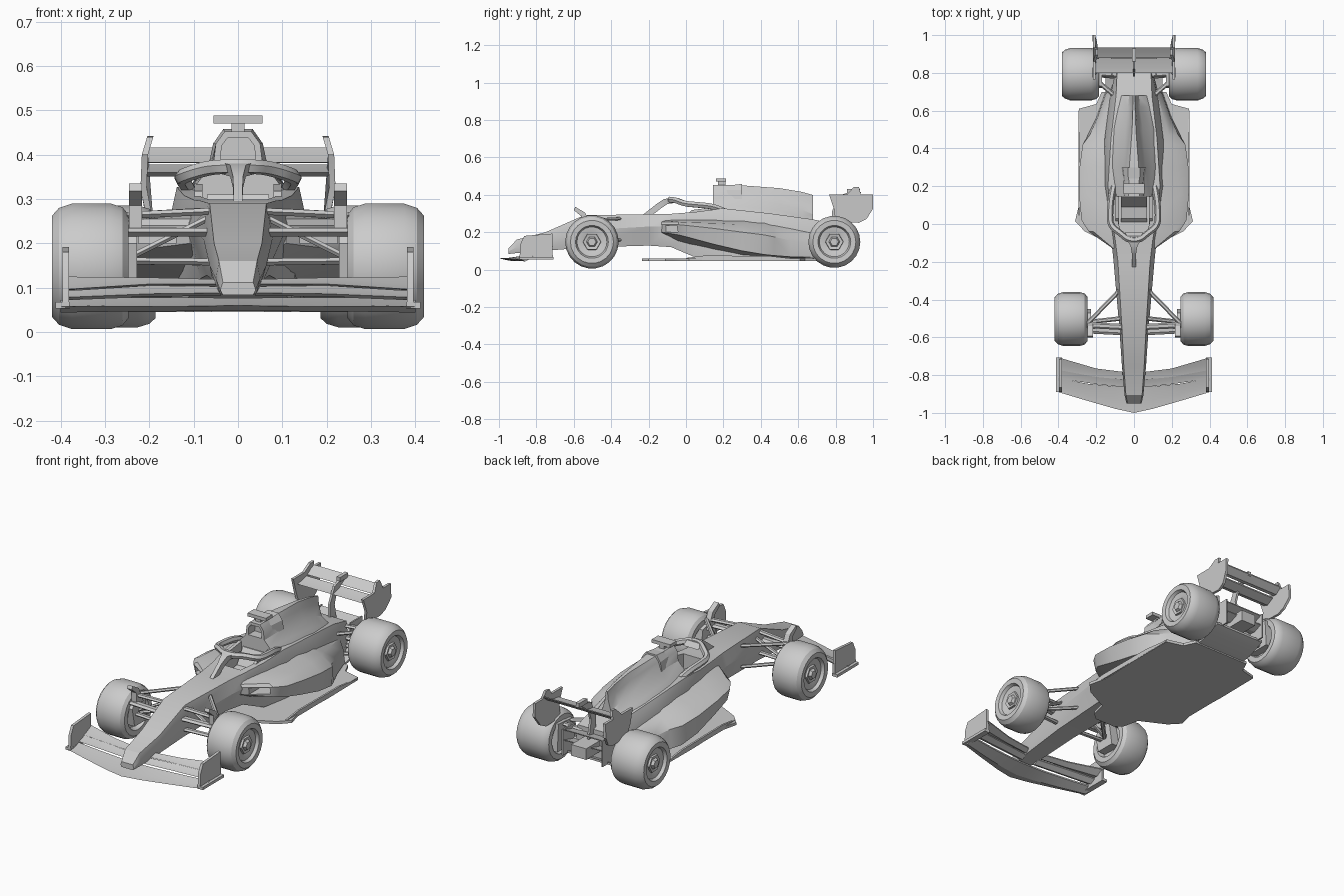
import bpy, bmesh, math
from math import sin, cos, pi


def loft(name, rings, mirror=False):
    """Skin a closed solid through rings with equal point counts."""
    bm = bmesh.new()
    rows = [[bm.verts.new(p) for p in r] for r in rings]
    n = len(rows[0])
    for a, b in zip(rows, rows[1:]):
        for i in range(n):
            bm.faces.new((a[i], a[(i + 1) % n], b[(i + 1) % n], b[i]))
    bm.faces.new(rows[0])
    bm.faces.new(rows[-1])
    bmesh.ops.recalc_face_normals(bm, faces=bm.faces)
    me = bpy.data.meshes.new(name)
    bm.to_mesh(me)
    bm.free()
    ob = bpy.data.objects.new(name, me)
    bpy.context.collection.objects.link(ob)
    if mirror:
        ob.modifiers.new("Mirror", "MIRROR").use_mirror_merge = False
    return ob


def box(name, x, y, z, mirror=False):
    ring = lambda yy: [(x[0], yy, z[0]), (x[1], yy, z[0]), (x[1], yy, z[1]), (x[0], yy, z[1])]
    return loft(name, [ring(y[0]), ring(y[1])], mirror)


def plate(name, outline, x0, x1, mirror=True):
    """Side-view (y, z) outline given thickness along x."""
    return loft(name, [[(x, y, z) for y, z in outline] for x in (x0, x1)], mirror)


def body(name, sections):
    """Symmetric sections: (y, [(half width, z) from bottom to top])."""
    return loft(name, [[(w, y, z) for w, z in s] + [(-w, y, z) for w, z in reversed(s)]
                       for y, s in sections])


def foil(name, stations, t, mirror=True):
    """Aerofoil through stations (x, lead y, lead z, trail y, trail z)."""
    rings = []
    for x, y0, z0, y1, z1 in stations:
        ym, zm = y0 * .6 + y1 * .4, z0 * .6 + z1 * .4 - t * .6
        rings.append([(x, y0, z0), (x, ym, zm - t / 2), (x, y1, z1 - t / 4),
                      (x, y1, z1 + t / 4), (x, ym, zm + t / 2)])
    return loft(name, rings, mirror)


def strut(name, a, b, w=.016, h=.009):
    ring = lambda p: [(p[0], p[1] + w * cos(k * pi / 3), p[2] + h * sin(k * pi / 3)) for k in range(6)]
    return loft(name, [ring(a), ring(b)], True)


def lathe(name, profile, y, z, n):
    """Turn an (x, radius) profile about the axle."""
    return loft(name, [[(x, y + r * cos(2 * pi * k / n), z + r * sin(2 * pi * k / n))
                        for k in range(n)] for x, r in profile], True)


def cut(ob, cutter):
    m = ob.modifiers.new("Cut", "BOOLEAN")
    m.object, m.operation, m.solver = cutter, "DIFFERENCE", "EXACT"
    bpy.context.view_layer.objects.active = ob
    bpy.ops.object.modifier_move_to_index(modifier="Cut", index=0)
    bpy.ops.object.modifier_apply(modifier="Cut")
    bpy.data.objects.remove(cutter)


# Wheels: tyre with dished rim, hexagonal hub nut
for pos, y, z, r, xi, xo in (("front", -.503, .148, .143, .247, .42), ("rear", .793, .148, .139, .186, .382)):
    lathe(pos + "_wheel", [(xi + .03, .03), (xi + .025, .08), (xi, .09), (xi, .118), (xi + .014, r - .008),
                           (xi + .04, r), (xo - .045, r), (xo - .016, r - .01), (xo, .115), (xo - .002, .088),
                           (xo - .018, .08), (xo - .022, .05), (xo - .03, .03)], y, z, 22)
    lathe(pos + "_hub", [(xo - .03, .05), (xo - .014, .047), (xo - .018, .03), (xo - .004, .022)], y, z, 6)

# Nose, tub and lower engine bay in one loft, cockpit cut out
tub = body("chassis", [
    (-.95, [(.034, .083), (.04, .095), (.034, .112)]),
    (-.905, [(.042, .088), (.05, .12), (.043, .16)]),
    (-.75, [(.05, .1), (.064, .15), (.054, .2)]),
    (-.545, [(.058, .118), (.078, .21), (.064, .29)]),
    (-.2, [(.07, .128), (.108, .23), (.085, .296)]),
    (-.08, [(.085, .12), (.12, .23), (.1, .298)]),
    (.05, [(.12, .065), (.14, .23), (.122, .308)]),
    (.2, [(.14, .06), (.155, .25), (.138, .327)]),
    (.45, [(.16, .06), (.155, .25), (.122, .3)]),
    (.68, [(.135, .06), (.125, .2), (.095, .268)]),
    (.8, [(.09, .08), (.1, .16), (.09, .24)])])
hole = lambda z: [(-.065, -.07, z), (.065, -.07, z), (.085, .02, z), (.085, .15, z), (-.085, .15, z), (-.085, .02, z)]
cut(tub, loft("cockpit_cutter", [hole(.2), hole(.4)]))
loft("seat", [[(x, y, z) for y, z in ((.0, .19), (.03, .22), (.09, .23), (.14, .31), (.16, .31), (.16, .19))]
              for x in (-.07, .07)])
plate("head_pad", [(.0, .29), (.03, .318), (.16, .335), (.16, .28)], .08, .098)

# Engine cover narrowing into a spine, with air intake
cover = body("engine_cover", [
    (.145, [(.125, .29), (.085, .345), (.056, .375), (.05, .425), (.03, .452)]),
    (.3, [(.135, .28), (.1, .34), (.06, .38), (.045, .425), (.025, .45)]),
    (.5, [(.13, .26), (.09, .315), (.046, .35), (.022, .4), (.01, .435)]),
    (.62, [(.115, .235), (.075, .285), (.032, .32), (.012, .37), (.006, .415)]),
    (.68, [(.105, .21), (.065, .27), (.026, .295), (.01, .35), (.005, .398)])])
intake = lambda y: [(-.04, y, .38), (.04, y, .38), (.037, y, .42), (.024, y, .437), (-.024, y, .437), (-.037, y, .42)]
cut(cover, loft("intake_cutter", [intake(.1), intake(.25)]))
body("intake_surround", [(.2, [(.05, .375), (.046, .425), (.028, .446)]),
                         (.3, [(.066, .378), (.056, .425), (.033, .458)])])
box("camera_stalk", (-.015, .015), (.17, .21), (.44, .475))
box("camera_bar", (-.055, .055), (.16, .215), (.47, .488))

# Sidepods: blunt rear shoulder over an undercut, slot inlets
pod = loft("sidepod", [[(x, y, z) for x, z in s] for y, s in (
    (-.13, [(.07, .265), (.108, .255), (.112, .24), (.108, .2), (.07, .18)]),
    (-.04, [(.09, .268), (.215, .255), (.24, .24), (.225, .185), (.09, .15)]),
    (.02, [(.09, .27), (.245, .252), (.278, .234), (.262, .17), (.09, .13)]),
    (.15, [(.09, .275), (.24, .248), (.29, .22), (.27, .135), (.09, .1)]),
    (.3, [(.09, .275), (.23, .24), (.288, .2), (.278, .1), (.09, .07)]),
    (.42, [(.09, .27), (.21, .23), (.272, .185), (.268, .08), (.09, .06)]),
    (.47, [(.09, .262), (.185, .222), (.235, .175), (.245, .075), (.09, .058)]),
    (.56, [(.07, .25), (.16, .21), (.195, .155), (.2, .068), (.07, .055)]),
    (.7, [(.05, .23), (.12, .19), (.145, .13), (.15, .065), (.05, .055)]))], True)
inlet = lambda y, d: [(.14, y, .2), (.225, y + d, .2), (.225, y + d, .236), (.14, y, .236)]
cut(pod, loft("inlet_cutter", [inlet(-.15, 0), inlet(.05, .02)]))

# Floor, edge strips and diffuser
floor = [(.06, -.235), (.1, -.2), (.12, -.11), (.2, -.07), (.26, -.04), (.312, .015), (.287, .12),
         (.295, .35), (.292, .61), (.2, .635), (.17, .7)]
floor += [(-x, y) for x, y in reversed(floor)]
loft("floor", [[(x, y, z) for x, y in floor] for z in (.045, .06)])
plate("floor_edge", [(.0, .062), (.1, .075), (.45, .072), (.6, .055), (.6, .047), (.0, .047)], .285, .295)
loft("diffuser", [[(-.15, y, z), (.15, y, z), (.15, y, z + .012), (-.15, y, z + .012)]
                  for y, z in ((.66, .046), (.75, .06), (.85, .1))])

# Halo ring and front pillar
c = bpy.data.curves.new("halo", "CURVE")
c.dimensions, c.bevel_depth, c.bevel_resolution = "3D", .017, 1
half = [(.108, .2, .315), (.12, .15, .338), (.128, .06, .346), (.125, -.01, .352), (.07, -.05, .37), (.03, -.085, .373)]
pts = half + [(-x, y, z) for x, y, z in reversed(half)]
s = c.splines.new("NURBS")
s.points.add(len(pts) - 1)
for p, q in zip(s.points, pts):
    p.co = (*q, 1)
s.order_u, s.use_endpoint_u, s.resolution_u = 3, True, 4
c.use_fill_caps = True
halo = bpy.data.objects.new("halo", c)
bpy.context.collection.objects.link(halo)
halo.select_set(True)
bpy.context.view_layer.objects.active = halo
bpy.ops.object.convert(target="MESH")
loft("halo_pillar", [[(-w, y - .008, z + .01), (w, y - .008, z + .01), (w, y + .012, z - .016), (-w, y + .012, z - .016)]
                     for w, y, z in ((.045, -.055, .374), (.018, -.11, .367), (.011, -.15, .34), (.01, -.22, .285))])

# Front wing: main plane, slotted flaps, endplates
foil("front_main_plane", [(0, -1, .06, -.86, .072), (.1, -.978, .058, -.86, .074),
                          (.25, -.935, .057, -.845, .074), (.4, -.89, .057, -.815, .068)], .016)
foil("front_flap_lower", [(.04, -.865, .088, -.82, .1), (.2, -.848, .086, -.805, .102), (.388, -.82, .078, -.77, .09)], .011)
foil("front_flap_upper", [(.04, -.825, .108, -.785, .116), (.2, -.81, .108, -.765, .12), (.388, -.775, .096, -.71, .122)], .011)
plate("front_endplate", [(-.89, .06), (-.886, .135), (-.865, .18), (-.715, .192), (-.712, .06)], .381, .396)
box("front_footplate", (.38, .412), (-.89, -.708), (.053, .068), True)

# Rear wing: planes, endplates, swan-neck pillar, actuator
foil("rear_main_plane", [(x, .8, .36, .875, .374) for x in (0, .205)], .014)
foil("rear_flap", [(x, .88, .382, .935, .413) for x in (0, .205)], .012)
rim = [(.765, .4), (.86, .4), (.895, .44), (.925, .442), (.935, .4), (1, .4), (1, .325), (.965, .27), (.925, .25), (.8, .255), (.79, .325)]
loft("rear_endplate", [[(.206 + d - max(0, z - .39) * .3 - max(0, .31 - z) * .25, y, z) for y, z in rim]
                       for d in (0, .014)], True)
plate("rear_wing_pillar", [(.78, .2), (.84, .2), (.82, .3), (.84, .36), (.9, .4), (.9, .425), (.82, .395), (.78, .31)], -.006, .006, False)
box("wing_actuator", (-.01, .01), (.86, .93), (.405, .43))

# Tail structure and beam wings
box("crash_box", (-.045, .045), (.79, .92), (.13, .19))
for z in (.16, .215):
    foil("beam_wing", [(0, .8, z, .88, z + .02), (.12, .8, z, .88, z + .02)], .01)
box("beam_wing_side", (.115, .123), (.79, .89), (.1, .24), True)

# Front suspension, uprights and tyre winglets
for z0, z1 in ((.272, .263), (.158, .16)):
    strut("front_wishbone", (.06, -.545, z0), (.25, -.535, z1))
    strut("front_wishbone_rear", (.085, -.36, z0), (.25, -.53, z1))
strut("steering_arm", (.06, -.565, .225), (.25, -.555, .225), .024, .011)
strut("front_pushrod", (.07, -.5, .255), (.25, -.52, .165), .012)
plate("front_upright", [(-.56, .1), (-.58, .2), (-.54, .25), (-.47, .23), (-.45, .1)], .228, .285)
plate("tyre_winglet", [(-.6, .318), (-.592, .335), (-.54, .305), (-.5, .22), (-.56, .22), (-.56, .285)], .217, .246)

# Rear suspension and uprights
for z0, z1 in ((.215, .225), (.115, .105)):
    strut("rear_wishbone", (.08, .66, z0), (.22, .78, z1))
    strut("rear_wishbone_back", (.06, .79, z0), (.22, .8, z1))
strut("rear_driveshaft", (.06, .78, .16), (.22, .793, .15), .014, .012)
plate("rear_upright", [(.72, .09), (.73, .23), (.85, .24), (.86, .09)], .17, .22)

# Smooth shading with sharp creases
for ob in bpy.context.scene.objects:
    ob.select_set(True)
bpy.ops.object.shade_smooth_by_angle(angle=math.radians(28))
